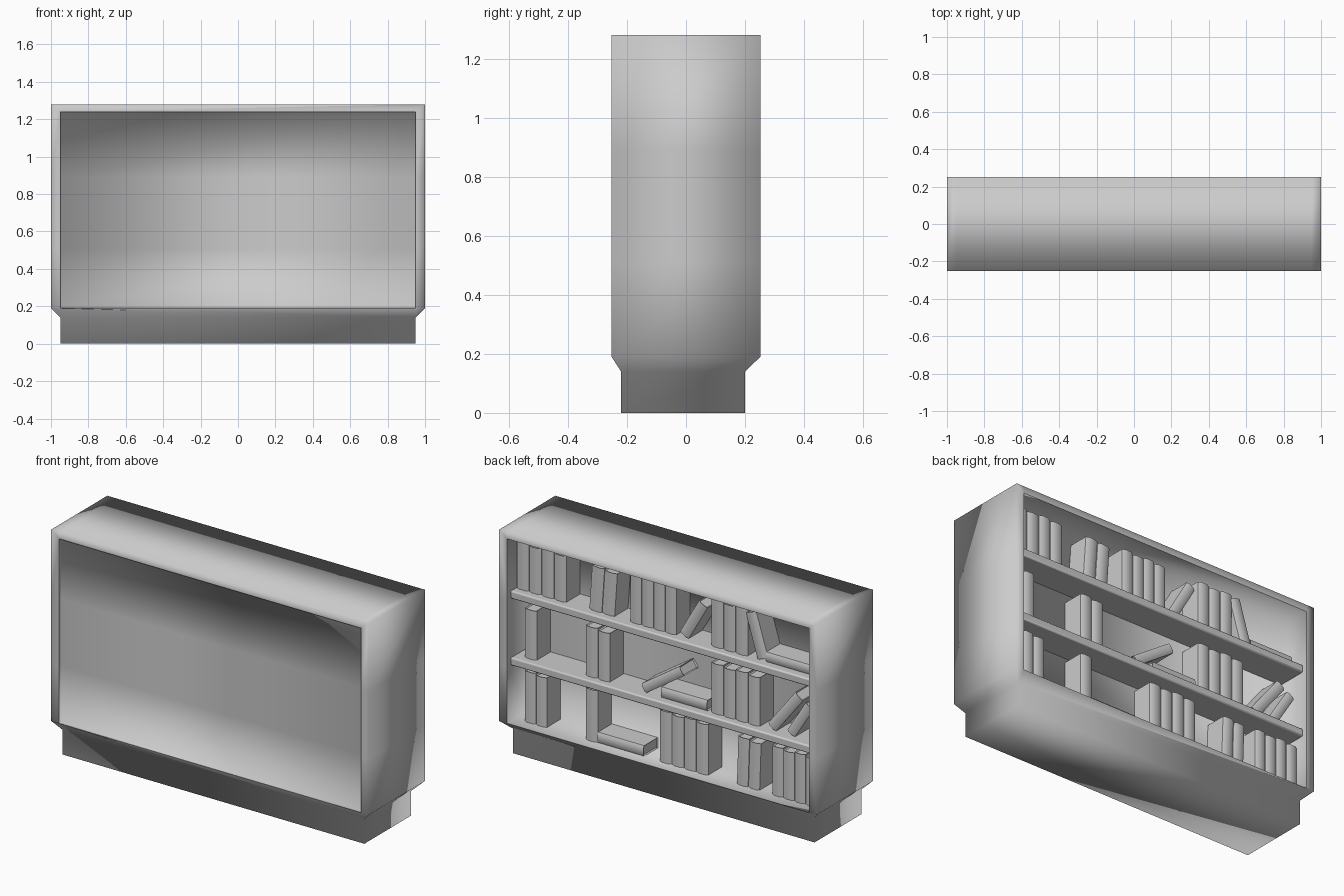
import bpy, bmesh, math
from mathutils import Matrix

if "Cube" in bpy.data.objects:
    bpy.data.objects.remove(bpy.data.objects["Cube"])

grey = bpy.data.materials.new("plain_grey")
grey.use_nodes = True
COLOUR = (0.6, 0.6, 0.6, 1)
grey.diffuse_color = COLOUR
grey.node_tree.nodes["Principled BSDF"].inputs["Base Color"].default_value = COLOUR

DEPTH = 0.252
FLOOR, CEILING, TOP = 0.19, 1.24, 1.28
SHELVES = (0.51, 0.89)
THICK = 0.045
SPINE_Y = 0.183
DIVIDER_Y, FRONT_PANEL_Y = 0.05, -0.232


def finish(bm, name, bevel=0.0, angle=35):
    bmesh.ops.recalc_face_normals(bm, faces=bm.faces)
    mesh = bpy.data.meshes.new(name)
    bm.to_mesh(mesh)
    bm.free()
    mesh.materials.append(grey)
    ob = bpy.data.objects.new(name, mesh)
    bpy.context.collection.objects.link(ob)
    if bevel:
        mod = ob.modifiers.new("soft_edges", "BEVEL")
        mod.width, mod.segments = bevel, 2
    bpy.ops.object.select_all(action="DESELECT")
    ob.select_set(True)
    bpy.context.view_layer.objects.active = ob
    bpy.ops.object.shade_smooth_by_angle(angle=math.radians(angle), keep_sharp_edges=True)
    return ob


def ring(bm, points):
    return [bm.verts.new(p) for p in points]


def bridge(bm, a, b, sides):
    for i in sides:
        j = (i + 1) % len(a)
        bm.faces.new((a[i], a[j], b[j], b[i]))


def loop_cut(bm, faces, co, axis):
    edges = {e for f in faces for e in f.edges}
    verts = {v for f in faces for v in f.verts}
    bmesh.ops.bisect_plane(bm, geom=list(faces) + list(edges) + list(verts),
                           dist=1e-5, plane_co=co, plane_no=axis)


# case: plinth flaring into a softly shaded body, recessed at front and back
bm = bmesh.new()
rings = [ring(bm, ((-hx, y0, z), (hx, y0, z), (hx, y1, z), (-hx, y1, z)))
         for z, hx, y0, y1 in ((0, 0.95, -0.22, 0.2), (0.14, 0.95, -0.22, 0.2),
                               (FLOOR, 1, -DEPTH, DEPTH), (TOP, 1, -DEPTH, DEPTH))]
foot, neck, waist, top = rings
bm.faces.new(foot)
bm.faces.new(top)
bridge(bm, foot, neck, range(4))
bridge(bm, neck, waist, (1, 3))
bridge(bm, waist, top, (1, 3))
for i, j, inner_y in ((0, 1, FRONT_PANEL_Y), (3, 2, DIVIDER_Y)):
    y = waist[i].co.y
    opening = ((-0.95, FLOOR), (-0.95, CEILING), (0.95, CEILING), (0.95, FLOOR))
    rim = ring(bm, [(x, y, z) for x, z in opening])
    panel = ring(bm, [(x, inner_y, z) for x, z in opening])
    outer = (waist[i], top[i], top[j], waist[j])
    bridge(bm, outer, rim, range(3))
    bridge(bm, rim, panel, range(4))
    bm.faces.new(panel)
    bm.faces.new((neck[i], neck[j], waist[j], rim[3], rim[0], waist[i]))
    for k in range(4):
        bm.edges.get((rim[k], rim[(k + 1) % 4])).smooth = False
# loops at the shelf heights and near the ends of the top
for z in SHELVES:
    loop_cut(bm, bm.faces[:], (0, 0, z), (0, 0, 1))
for x in (-0.95, 0.95):
    lid = [f for f in bm.faces if f.calc_center_median().z > TOP - 0.01]
    loop_cut(bm, lid, (x, 0, 0), (1, 0, 0))
finish(bm, "case", angle=180)

# shelves on the back side
for z in SHELVES:
    bm = bmesh.new()
    bmesh.ops.create_cube(bm, size=1)
    bmesh.ops.scale(bm, vec=(1.9, 0.185, THICK), verts=bm.verts)
    bmesh.ops.translate(bm, vec=(0, 0.1325, z + THICK / 2), verts=bm.verts)
    finish(bm, "shelf", bevel=0.008)


def book(x, z, width, height, lean=0.0, depth=0.13):
    """Book with rounded spine; (x, z) is its bottom corner, lean turns it about y."""
    bm = bmesh.new()
    r = width * 0.25
    outline = ((0, 0), (width, 0), (width, depth - r / 2), (width - r, depth),
               (r, depth), (0, depth - r / 2))
    ends = [ring(bm, [(px, py, h) for px, py in outline]) for h in (0, height)]
    bridge(bm, ends[0], ends[1], range(6))
    caps = [bm.faces.new(e) for e in ends]
    bmesh.ops.recalc_face_normals(bm, faces=bm.faces)
    # pages set back between the covers
    bmesh.ops.inset_individual(bm, faces=caps, thickness=0.007, depth=-0.006)
    turn = Matrix.Rotation(math.radians(lean), 4, "Y")
    move = Matrix.Translation((x, SPINE_Y - depth, z))
    bmesh.ops.transform(bm, matrix=move @ turn, verts=bm.verts)
    # rest the lowest corner on the shelf
    low_z = min(v.co.z for v in bm.verts)
    bmesh.ops.translate(bm, vec=(0, 0, z - low_z), verts=bm.verts)
    finish(bm, "book")


def row(x, z, count, height, width=0.074, lean=0.0):
    """Books side by side, from x towards the right."""
    for i in range(count):
        book(x - (i + 1) * (width + 0.003), z, width, height - 0.008 * (i % 2), lean)


low, mid, high = FLOOR, SHELVES[0] + THICK, SHELVES[1] + THICK

# top shelf
row(0.947, high, 4, 0.27, 0.076)
row(0.49, high, 2, 0.255, 0.078, -4)
row(0.23, high, 4, 0.275, 0.07)
book(-0.14, high, 0.06, 0.24, -30)
row(-0.28, high, 3, 0.27)
book(-0.64, high, 0.07, 0.26, 17)
book(-0.63, high, 0.055, 0.28, -90)

# middle shelf
row(0.895, mid, 1, 0.28)
row(0.51, mid, 2, 0.285)
book(0.125, mid, 0.055, 0.29, -56)
book(0.03, mid, 0.06, 0.29, -90)
row(-0.28, mid, 4, 0.285)
book(-0.69, mid, 0.06, 0.28, -38)
book(-0.81, mid, 0.055, 0.22, -32)

# bottom shelf
row(0.895, low, 2, 0.29, 0.068)
row(0.51, low, 1, 0.295)
book(0.43, low, 0.06, 0.29, -90)
row(0.045, low, 4, 0.295)
row(-0.44, low, 2, 0.275, 0.07, -2)
row(-0.665, low, 4, 0.28, 0.067)
